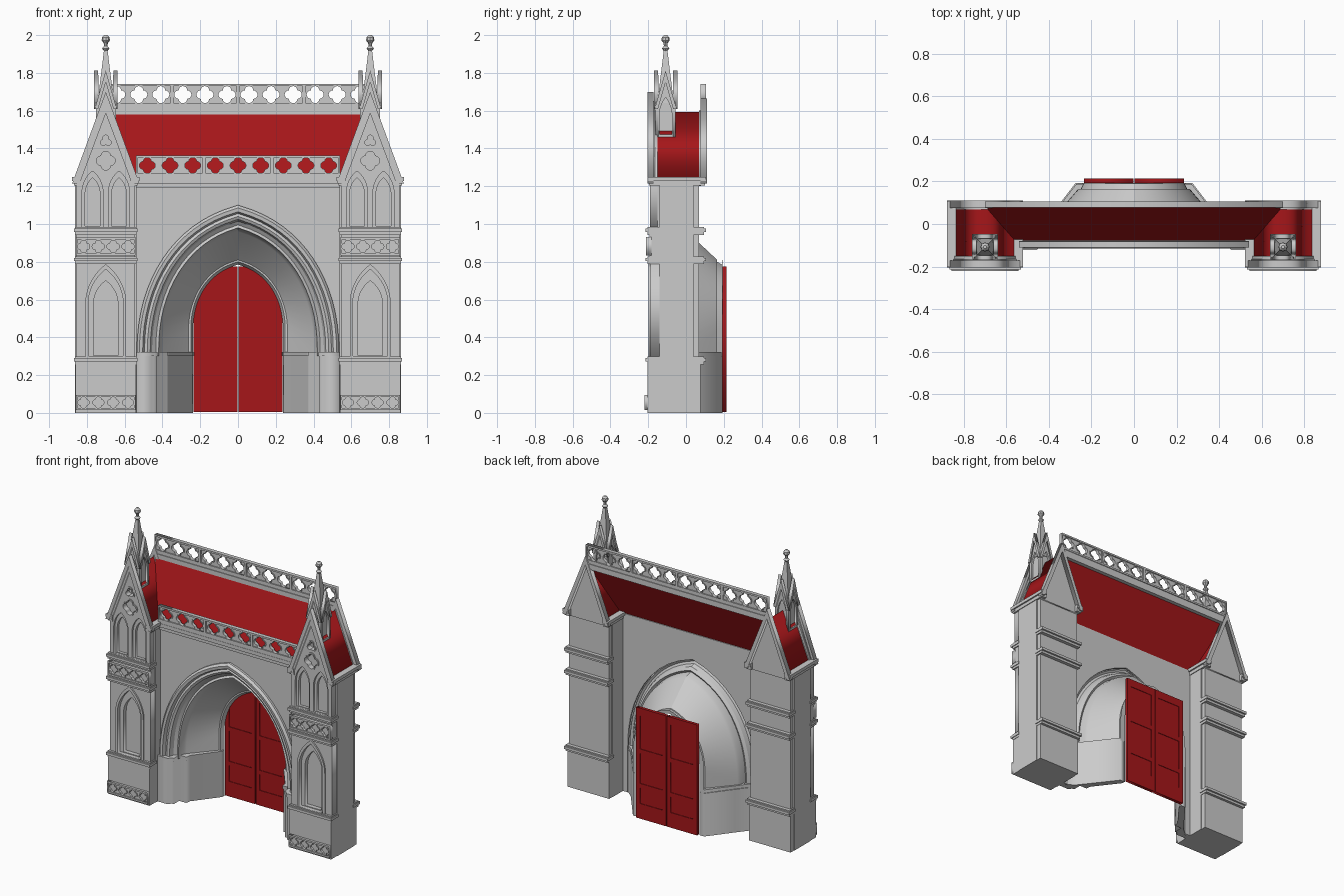
import bpy, bmesh
from math import pi, sin, cos, radians
from mathutils import Matrix, Vector

if "Cube" in bpy.data.objects:
    bpy.data.objects.remove(bpy.data.objects["Cube"])

RED = bpy.data.materials.new("dark_red")
RED.diffuse_color = (0.38, 0.008, 0.01, 1)
RED.use_nodes = True
RED.node_tree.nodes["Principled BSDF"].inputs["Base Color"].default_value = RED.diffuse_color


def add(name, bm, mat=None, smooth=False):
    me = bpy.data.meshes.new(name)
    bm.to_mesh(me)
    bm.free()
    ob = bpy.data.objects.new(name, me)
    bpy.context.scene.collection.objects.link(ob)
    if mat:
        me.materials.append(mat)
    if smooth:
        bpy.context.view_layer.objects.active = ob
        ob.select_set(True)
        bpy.ops.object.shade_smooth_by_angle(angle=radians(25))
        ob.select_set(False)
    return ob


def solid(name, loops, a, b, at=(0, 0), turn=0, upright=True, mat=None):
    """Filled outlines (nested loops are holes) extruded from a to b along y (or z)."""
    cu = bpy.data.curves.new("outline", 'CURVE')
    cu.dimensions, cu.fill_mode, cu.extrude = '2D', 'BOTH', abs(b - a) / 2
    for pts in loops:
        sp = cu.splines.new('POLY')
        sp.points.add(len(pts) - 1)
        for p, q in zip(sp.points, pts):
            p.co = (q[0], q[1], 0, 1)
        sp.use_cyclic_u = True
    tmp = bpy.data.objects.new("outline", cu)
    bpy.context.scene.collection.objects.link(tmp)
    deps = bpy.context.evaluated_depsgraph_get()
    me = bpy.data.meshes.new_from_object(tmp.evaluated_get(deps))
    bm = bmesh.new()
    bm.from_mesh(me)
    bpy.data.objects.remove(tmp)
    bpy.data.curves.remove(cu)
    bpy.data.meshes.remove(me)
    bmesh.ops.remove_doubles(bm, verts=bm.verts, dist=1e-5)
    mid = (a + b) / 2
    if upright:
        m = Matrix.Translation((0, mid, 0)) @ Matrix.Rotation(pi / 2, 4, 'X')
    else:
        m = Matrix.Translation((0, 0, mid))
    m = Matrix.Translation((at[0], at[1], 0)) @ Matrix.Rotation(turn, 4, 'Z') @ m
    bm.transform(m)
    bmesh.ops.recalc_face_normals(bm, faces=bm.faces)
    return add(name, bm, mat)


def box(name, x0, x1, y0, y1, z0, z1, mat=None):
    bm = bmesh.new()
    bmesh.ops.create_cube(bm, size=1)
    bm.transform(Matrix.Translation(((x0 + x1) / 2, (y0 + y1) / 2, (z0 + z1) / 2))
                 @ Matrix.Diagonal((x1 - x0, y1 - y0, z1 - z0, 1)))
    return add(name, bm, mat)


def rect(x0, x1, z0, z1):
    return [(x0, z0), (x1, z0), (x1, z1), (x0, z1)]


def arch(hw, spring, peak, z0, cx=0, n=10, point=0.2):
    half = []
    for i in range(n):
        t = pi / 2 * i / n
        x = hw * cos(t) ** 0.85
        half.append((x, spring + (peak - spring) * ((1 - point) * sin(t) ** 0.9 + point * (1 - x / hw))))
    pts = [(hw, z0)] + half + [(0, peak)] + [(-x, z) for x, z in reversed(half)] + [(-hw, z0)]
    return [(x + cx, z) for x, z in pts]


def foil(cx, cz, r, n=4, start=pi / 2, seg=8):
    pts = []
    for k in range(n):
        a = start + 2 * pi * k / n
        for i in range(seg):
            b = a + (2 * i / seg - 1) * 2 * pi / n
            pts.append((cx + r / 2 * (cos(a) + cos(b)), cz + r / 2 * (sin(a) + sin(b))))
    return pts


def foil_row(name, count, group, half, z0, z1, r, y0, y1, at=(0, 0)):
    """Pierced panel of quatrefoils with raised rims and panel frames."""
    w, zc = 2 * half / count, (z0 + z1) / 2
    cs = [-half + w * (i + 0.5) for i in range(count)]
    solid(name, [rect(-half, half, z0, z1)] + [foil(c, zc, r) for c in cs], y0, y1, at)
    rims = [foil(c, zc, q) for c in cs for q in (r * 1.18, r)]
    solid(name + "_rims", rims, y0 - 0.005, y1 + 0.005, at)
    frame = [rect(-half, half, z0 - 0.004, z1 + 0.004)]
    for g in range(count // group):
        x = -half + g * group * w
        frame.append(rect(x + 0.008, x + group * w - 0.008, z0 + 0.008, z1 - 0.008))
    solid(name + "_frame", frame, y0 - 0.008, y1 + 0.008, at)


# central wall with the arch opening
solid("front_wall", [[(-0.57, 0), (-0.57, 1.22), (0.57, 1.22), (0.57, 0)] + arch(0.5, 0.32, 1.06, 0)],
      -0.085, -0.072)
box("wall_cornice", -0.56, 0.56, -0.11, -0.072, 1.215, 1.24)
box("wall_cornice_lower", -0.56, 0.56, -0.098, -0.072, 1.19, 1.215)

# moulded archivolt and splayed reveal lofted from arch rings: half width, spring, peak, y
rings = [(.535, .32, 1.1, -.08), (.535, .32, 1.1, -.1), (.522, .32, 1.085, -.115), (.505, .32, 1.065, -.112),
         (.495, .32, 1.055, -.09), (.48, .32, 1.04, -.098), (.465, .32, 1.025, -.09), (.455, .32, 1.015, -.06),
         (.435, .33, .995, -.045), (.42, .33, .98, -.055), (.41, .34, .97, -.01), (.4, .34, .96, .005),
         (.262, .43, .81, .165), (.25, .44, .8, .165), (.238, .44, .785, .19), (.275, .44, .81, .192)]
bm = bmesh.new()
rows = [[bm.verts.new((x, y, z)) for x, z in arch(h, s, p, 0.3, n=16)] for h, s, p, y in rings]
for A, B in zip(rows, rows[1:]):
    for i in range(len(A) - 1):
        bm.faces.new((A[i], A[i + 1], B[i + 1], B[i]))
bmesh.ops.recalc_face_normals(bm, faces=bm.faces)
add("portal_arch", bm, smooth=True)

# jamb plinths under the arch
jamb = [(.55, -.08), (.55, -.118), (.46, -.118), (.445, -.095), (.43, -.095), (.43, -.035), (.375, -.035),
        (.37, .0), (.243, .165), (.238, .192), (.275, .192), (.4, .03), (.455, -.04), (.5, -.075)]
for s in (-1, 1):
    solid("jamb_plinth", [[(s * x, y) for x, y in jamb]], 0, 0.3, upright=False)
    solid("jamb_cap", [[(s * (x - 0.004), y - 0.004) for x, y in jamb]], 0.3, 0.322, upright=False)

# double door with three sunk panels per leaf
for s in (-1, 1):
    panels = [rect(.03, .205, .11, .22), rect(.03, .205, .25, .46), rect(.03, .205, .49, .72)]
    flip = lambda ps: [(s * x, z) for x, z in ps]
    solid("door_leaf", [flip(rect(.003, .235, .005, .775))] + [flip(p) for p in panels], .192, .214, mat=RED)
    solid("door_panels", [flip(rect(.01, .23, .01, .77))], .198, .208, mat=RED)
    solid("door_fields", [flip([(x + (.012 if x < .1 else -.012), z) for x, z in p]) for p in panels],
          .196, .21, mat=RED)

# main roof slope rising to the back
bm = bmesh.new()
bm.faces.new([bm.verts.new(c) for c in ((-.565, -.08, 1.235), (.565, -.08, 1.235), (.7, .08, 1.585), (-.7, .08, 1.585))])
add("main_roof", bm, RED)

# pierced balustrades at eaves and ridge
foil_row("eaves_balustrade", 9, 3, .54, 1.262, 1.358, .042, -.102, -.09)
box("eaves_balustrade_foot", -.54, .54, -.108, -.08, 1.24, 1.262)
foil_row("ridge_balustrade", 12, 3, .7, 1.632, 1.738, .045, .086, .098)
box("ridge_beam", -.69, .69, .078, .105, 1.575, 1.612)
box("ridge_beam_top", -.69, .69, .083, .1, 1.61, 1.632)


def chevron(hw, z, peak, ihw, ipeak):
    return [(hw, z), (0, peak), (-hw, z), (-ihw, z), (0, ipeak), (ihw, z)]


def tower(cx):
    c = (cx, 0)

    def tbox(name, hw, *r):
        return box(name, cx - hw, cx + hw, *r)

    # body, base and side pilasters
    tbox("tower_core", .155, -.13, .07, 0, 1.22)
    tbox("tower_side_slab", .163, -.14, .04, 0, 1.22)
    tbox("tower_base", .16, -.203, .076, 0, .27)
    foil_row("base_frieze", 4, 4, .157, .018, .092, .03, -.212, -.2, c)
    # string mouldings front and back
    for z in (.265, .795, .95):
        for y0, y1, d in ((-.215, -.135, 1), (.035, .106, -1)):
            tbox("string_moulding", .168, y0, y1, z + .008, z + .026)
            e0, e1 = (y0 + .012, y1) if d > 0 else (y0, y1 - .012)
            tbox("string_moulding_under", .163, e0, e1, z - .008, z + .034)
    # lower niche
    solid("lower_niche_wall", [rect(-.156, .156, .29, .8), arch(.1, .58, .775, .298, point=.4)], -.188, -.13, c)
    solid("lower_niche_hood", [arch(.108, .58, .787, .292, point=.4), arch(.092, .58, .76, .3, point=.4)],
          -.198, -.16, c)
    solid("lower_niche_frame", [arch(.1, .58, .775, .292, point=.4), arch(.064, .58, .7, .305, point=.4)],
          -.17, -.13, c)
    # frieze band
    tbox("frieze_back", .156, -.192, -.13, .8, .96)
    foil_row("frieze", 4, 4, .157, .836, .926, .033, -.205, -.19, c)
    # upper tracery and gable
    lan = [arch(.056, 1.16, 1.28, .985, x, point=.35) for x in (-.07, .07)]
    solid("gable_tracery", [[(-.156, .97), (.156, .97), (.156, 1.22), (0, 1.6), (-.156, 1.22)]] + lan
          + [foil(0, 1.335, .052), foil(0, 1.44, .033, 3)], -.19, -.15, c)
    inner = [arch(.04, 1.15, 1.245, .99, x, point=.35) for x in (-.07, .07)]
    solid("lancet_frames", lan + inner, -.175, -.15, c)
    solid("tracery_rims", [foil(0, 1.335, .06), foil(0, 1.335, .05), foil(0, 1.44, .04, 3), foil(0, 1.44, .031, 3)],
          -.197, -.17, c)
    gable = [(-.15, 1.2), (.15, 1.2), (0, 1.57)]
    solid("gable_backing", [gable], -.155, -.13, c)
    tbox("tracery_backing", .15, -.155, -.13, .96, 1.22)
    # red roof, rear gable, raking copings
    solid("tower_roof", [chevron(.14, 1.24, 1.592, .125, 1.56)], -.172, .078, c, mat=RED)
    solid("rear_gable", [[(-.156, 1.2), (.156, 1.2), (0, 1.6)]], .068, .08, c)
    solid("front_coping", [chevron(.178, 1.215, 1.7, .152, 1.63)], -.205, -.172, c)
    solid("front_coping_inner", [chevron(.16, 1.215, 1.65, .138, 1.585)], -.198, -.165, c)
    solid("rear_coping", [chevron(.178, 1.215, 1.665, .15, 1.6)], .076, .11, c)
    for s in (-1, 1):
        xs = sorted((cx + s * .13, cx + s * .178))
        box("tower_cornice", *xs, -.203, .107, 1.228, 1.25)
        xs = sorted((cx + s * .13, cx + s * .168))
        box("tower_cornice_under", *xs, -.195, .1, 1.205, 1.228)
    # pinnacle with four gablets, spire and finial
    py = -.108
    tbox("pinnacle_core", .04, py - .04, py + .04, 1.42, 1.68)
    for k in range(4):
        solid("pinnacle_gablet", [[(-.053, 1.46), (.053, 1.46), (.053, 1.63), (0, 1.79), (-.053, 1.63)],
                                  arch(.033, 1.58, 1.67, 1.475, point=.5)], -.053, -.038, (cx, py), k * pi / 2)
        solid("gablet_coping", [chevron(.058, 1.61, 1.812, .04, 1.75)], -.062, -.04, (cx, py), k * pi / 2)
    bm = bmesh.new()
    up = Matrix.Translation((cx, py, 0))
    bmesh.ops.create_cone(bm, segments=4, cap_ends=True, radius1=.062, radius2=.01, depth=.3,
                          matrix=up @ Matrix.Translation((0, 0, 1.79)) @ Matrix.Rotation(pi / 4, 4, 'Z'))
    add("spire", bm)
    bm = bmesh.new()
    for r0, r1, z0, z1 in ((.009, .02, 1.915, 1.93), (.02, .009, 1.93, 1.942), (.009, .011, 1.942, 1.958),
                           (.011, .022, 1.958, 1.972), (.022, .02, 1.972, 1.988), (.02, .008, 1.988, 2.0)):
        bmesh.ops.create_cone(bm, segments=8, cap_ends=True, radius1=r0, radius2=r1, depth=z1 - z0,
                              matrix=up @ Matrix.Translation((0, 0, (z0 + z1) / 2)))
    add("finial", bm)


for cx in (-0.7, 0.7):
    tower(cx)
